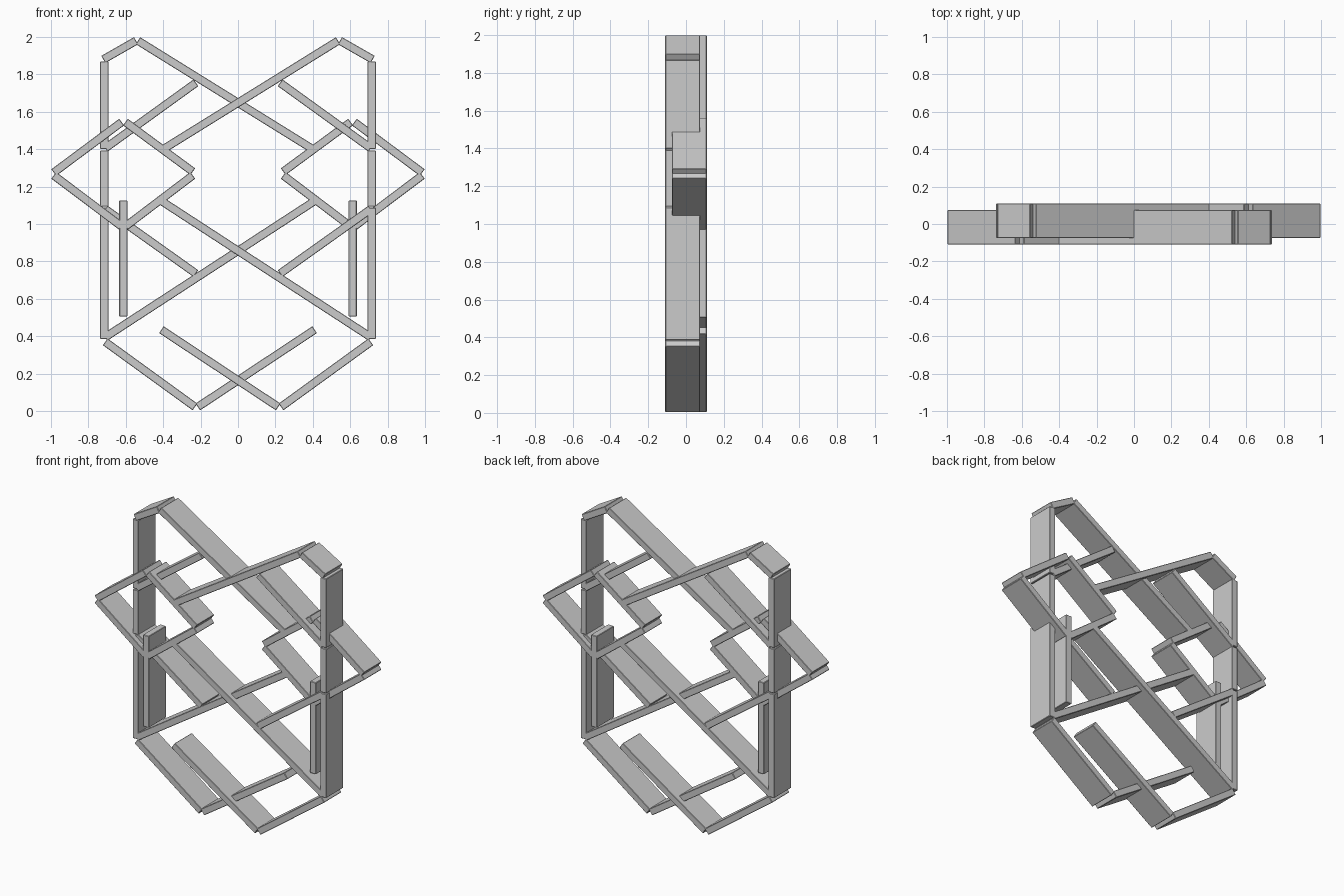
import bpy
import math
from mathutils import Vector

cube = bpy.data.objects.get("Cube")
if cube:
    bpy.data.objects.remove(cube, do_unlink=True)

WIDTH = 0.044     # slat thickness seen from the front
DEPTH = 0.185     # slat depth front to back
OFFSET = -0.0175  # front layer centre on y

grey = bpy.data.materials.new("light_grey")
grey.use_nodes = True
colour = (0.6, 0.6, 0.6, 1)
grey.diffuse_color = colour
grey.node_tree.nodes["Principled BSDF"].inputs["Base Color"].default_value = colour


def slat(name, start, end, side):
    """Box between two (x, z) points; side -1 gives the half-turned rear copy."""
    a = Vector((start[0] * side, OFFSET * side, start[1]))
    b = Vector((end[0] * side, OFFSET * side, end[1]))
    run = b - a
    bpy.ops.mesh.primitive_cube_add(size=1, location=(a + b) / 2)
    ob = bpy.context.object
    ob.name = name
    ob.data.name = name
    ob.scale = (run.length, DEPTH, WIDTH)
    ob.rotation_euler = (0, -math.atan2(run.z, run.x), 0)
    bpy.ops.object.transform_apply(location=False, rotation=False, scale=True)
    ob.data.materials.append(grey)
    bevel = ob.modifiers.new("soft_edge", 'BEVEL')
    bevel.width = 0.003
    bevel.segments = 1


# Slats of the front layer, as (x, z) end points
SLATS = {
    # outer upright
    "upright_top": ((0.715, 1.40), (0.715, 1.868)),
    "upright_middle": ((0.715, 1.093), (0.715, 1.393)),
    "upright_lower": ((0.715, 0.385), (0.715, 1.087)),
    # upper frame
    "top_cap": ((0.545, 1.98), (0.72, 1.88)),
    "upper_long_slat": ((0.535, 1.98), (-0.40, 1.40)),
    "upper_branch": ((0.225, 1.755), (0.71, 1.405)),
    # lower frame
    "lower_long_slat": ((-0.42, 1.13), (0.71, 0.395)),
    "lower_branch": ((0.225, 0.735), (0.71, 1.08)),
    "bottom_outer_slat": ((0.71, 0.37), (0.23, 0.022)),
    "bottom_inner_slat": ((0.215, 0.022), (-0.41, 0.435)),
    # diamond on the opposite side
    "diamond_upper_outer": ((-0.985, 1.275), (-0.622, 1.545)),
    "diamond_upper_inner": ((-0.602, 1.545), (-0.242, 1.28)),
    "diamond_lower_outer": ((-0.985, 1.26), (-0.622, 0.987)),
    "diamond_lower_inner": ((-0.602, 0.987), (-0.242, 1.26)),
    # short free upright
    "short_upright": ((-0.613, 0.505), (-0.613, 1.125)),
}

for layer, side in (("front", 1), ("rear", -1)):
    for part, (start, end) in SLATS.items():
        slat(f"{layer}_{part}", start, end, side)
